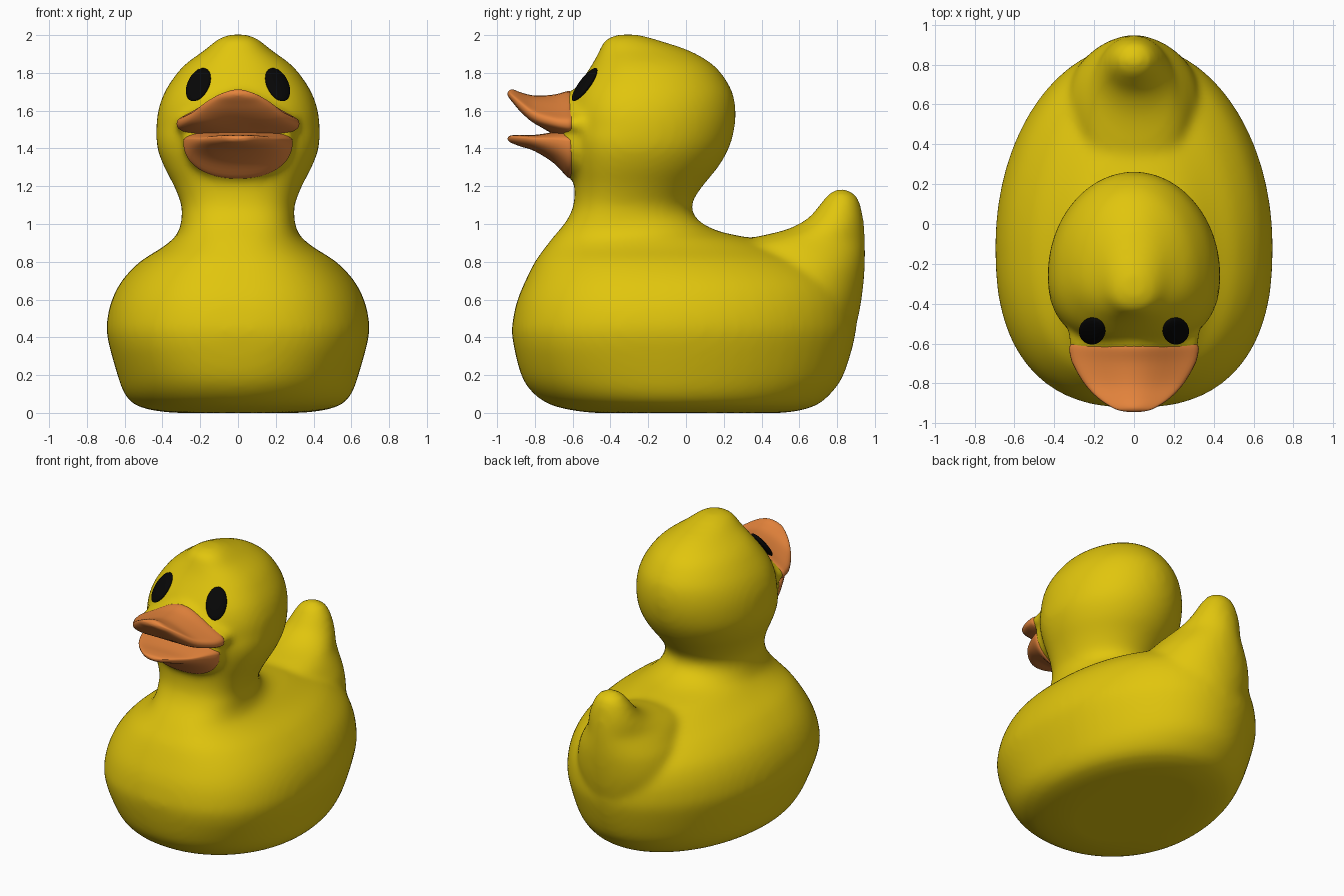
import bpy, bmesh, math
from mathutils import Vector, Matrix

if "Cube" in bpy.data.objects:
    bpy.data.objects.remove(bpy.data.objects["Cube"])


def material(name, rgb):
    m = bpy.data.materials.new(name)
    m.diffuse_color = (*rgb, 1)
    m.use_nodes = True
    m.node_tree.nodes["Principled BSDF"].inputs["Base Color"].default_value = m.diffuse_color
    return m


YELLOW = material("yellow", (0.75, 0.56, 0.004))
ORANGE = material("orange", (0.78, 0.23, 0.045))
BLACK = material("black", (0.002, 0.002, 0.002))


def refine(keys, steps):
    """Smooth (Catmull-Rom) interpolation between key stations."""
    keys = [Vector(k) for k in keys]
    out = []
    for i in range(len(keys) - 1):
        a, b, c, d = (keys[max(0, min(len(keys) - 1, i + j))] for j in (-1, 0, 1, 2))
        for s in range(steps):
            t = s / steps
            out.append(0.5 * (2 * b + (c - a) * t + (2 * a - 5 * b + 4 * c - d) * t ** 2
                              + (3 * b - a - 3 * c + d) * t ** 3))
    return out + [keys[-1]]


def loft(bm, rings):
    """Skin closed rings of points and cap both ends."""
    rows = [[bm.verts.new(p) for p in r] for r in rings]
    n = len(rows[0])
    for a, b in zip(rows, rows[1:]):
        for i in range(n):
            bm.faces.new((a[i], a[(i + 1) % n], b[(i + 1) % n], b[i]))
    bm.faces.new(rows[0])
    bm.faces.new(rows[-1])
    bmesh.ops.recalc_face_normals(bm, faces=bm.faces)


def make(name, bm, mat):
    me = bpy.data.meshes.new(name)
    for f in bm.faces:
        f.smooth = True
    bm.to_mesh(me)
    bm.free()
    me.materials.append(mat)
    ob = bpy.data.objects.new(name, me)
    bpy.context.collection.objects.link(ob)
    return ob


def spow(v, e):
    return math.copysign(abs(v) ** e, v)


def level_ring(k, centre, front, n=64):
    """Egg-shaped horizontal ring from (z, front y, back y, half width)."""
    z, y0, y1, w = k
    yc = y0 + (y1 - y0) * centre
    pts = []
    for i in range(n):
        s, c = math.sin(2 * math.pi * i / n), math.cos(2 * math.pi * i / n)
        e = 2 / (front if s < 0 else 2)
        pts.append((w * spow(c, e), yc + (yc - y0 if s < 0 else y1 - yc) * spow(s, e), z))
    return pts


def body_ring(k):
    z = k[0]
    front = 2.05 + 0.4 * min(1, max(0, z) / 0.35)
    return level_ring(k, 0.445 if z < 1 else 0.42, front if z < 1.5 else 2.3)


def tail_ring(k):
    return level_ring(k, 0.5, 2)


def upper_ring(k, n=48):
    """Arched bill section: y, half width, top z, inner arch z, edge z, edge radius."""
    y, w, zc, zi, ze, r = k
    pts = []
    for i in range(n):
        a = 2 * math.pi * i / n
        u, s = math.cos(a), spow(math.sin(a), 0.75)
        crest = zc - r if s > 0 else zi + r
        pts.append((w * u, y, ze + (crest - ze) * (0.5 + 0.5 * math.cos(math.pi * u)) + r * s))
    return pts


def lower_ring(k, n=48):
    """Bowl section from (y, half width, top z, bottom z)."""
    y, w, zt, zb = k
    mid = zt - 0.25 * (zt - zb)
    pts = []
    for i in range(n):
        a = 2 * math.pi * i / n
        s = spow(math.sin(a), 0.9)
        pts.append((w * spow(math.cos(a), 0.9), y,
                    mid + s * ((zt - mid) if s > 0 else (mid - zb))))
    return pts


# Body, neck and head: z, front y, back y, half width
BODY = [(0, -.48, .50, .32), (.01, -.58, .59, .43), (.04, -.71, .69, .54),
        (.1, -.805, .765, .60), (.2, -.873, .835, .638), (.4, -.92, .895, .692),
        (.5, -.915, .90, .692), (.6, -.892, .885, .667), (.7, -.85, .835, .615),
        (.8, -.80, .71, .52), (.87, -.75, .54, .41), (.92, -.712, .37, .345),
        (.96, -.678, .18, .315), (1.02, -.63, .065, .30), (1.1, -.595, .03, .30),
        (1.2, -.59, .088, .338), (1.3, -.605, .17, .39), (1.4, -.62, .227, .427),
        (1.5, -.625, .256, .433), (1.6, -.62, .263, .423), (1.7, -.59, .246, .388),
        (1.8, -.526, .186, .322), (1.86, -.488, .122, .262), (1.92, -.458, .015, .178),
        (1.97, -.433, -.135, .118), (1.998, -.38, -.23, .065), (2.004, -.32, -.28, .02)]
# Upturned tail running into the back, same format
TAIL = [(.3, .35, .80, .22), (.45, .28, .895, .30), (.6, .25, .93, .345),
        (.75, .24, .946, .325), (.84, .22, .949, .28), (.89, .23, .949, .245),
        (.925, .34, .948, .215), (.97, .53, .945, .185), (1.03, .645, .939, .155),
        (1.1, .705, .925, .123), (1.15, .745, .905, .092), (1.175, .775, .87, .055),
        (1.187, .80, .84, .02)]
# Cheeks and chin that carry the bill
CHEEK = [(-.30, .30, 1.69, 1.46, 1.53, .05), (-.50, .33, 1.71, 1.46, 1.525, .075),
         (-.62, .325, 1.705, 1.46, 1.53, .07), (-.65, .29, 1.67, 1.47, 1.53, .05)]
CHIN = [(-.30, .25, 1.55, 1.20), (-.50, .285, 1.55, 1.21), (-.62, .295, 1.52, 1.245),
        (-.65, .255, 1.50, 1.30)]
bm = bmesh.new()
for keys, ring in ((BODY, body_ring), (TAIL, tail_ring),
                   (CHEEK, upper_ring), (CHIN, lower_ring)):
    loft(bm, [ring(k) for k in refine(keys, 3)])
body = make("body_and_head", bm, YELLOW)
rm = body.modifiers.new("blend", 'REMESH')
rm.mode = 'VOXEL'
rm.voxel_size = 0.02
rm.use_smooth_shade = True
sm = body.modifiers.new("soften", 'SMOOTH')
sm.factor = 0.5
sm.iterations = 16

# Two halves of the open bill
UPPER = [(-.605, .318, 1.70, 1.46, 1.53, .07), (-.63, .325, 1.703, 1.465, 1.53, .07),
         (-.70, .308, 1.685, 1.475, 1.54, .06), (-.80, .25, 1.68, 1.535, 1.57, .055),
         (-.87, .185, 1.695, 1.59, 1.622, .045), (-.915, .12, 1.712, 1.64, 1.665, .03),
         (-.935, .075, 1.708, 1.665, 1.682, .02), (-.944, .02, 1.695, 1.68, 1.688, .005)]
LOWER = [(-.605, .285, 1.50, 1.24), (-.63, .288, 1.50, 1.25), (-.70, .26, 1.487, 1.322),
         (-.80, .205, 1.472, 1.385), (-.88, .135, 1.472, 1.412), (-.93, .07, 1.468, 1.432),
         (-.944, .015, 1.455, 1.448)]
for name, keys, ring in (("upper_bill", UPPER, upper_ring), ("lower_bill", LOWER, lower_ring)):
    bm = bmesh.new()
    loft(bm, [ring(k) for k in refine(keys, 4)])
    make(name, bm, ORANGE)

# Eyes: flattened ellipsoids lying on the face
for side, label in ((1, "left"), (-1, "right")):
    normal = Vector((0.33 * side, -0.72, 0.6))
    mat = (Matrix.Translation((0.21 * side, -0.537, 1.738))
           @ normal.to_track_quat('Z', 'Y').to_matrix().to_4x4()
           @ Matrix.Diagonal((0.066, 0.109, 0.022, 1)))
    bm = bmesh.new()
    bmesh.ops.create_uvsphere(bm, u_segments=32, v_segments=16, radius=1, matrix=mat)
    make(label + "_eye", bm, BLACK)
